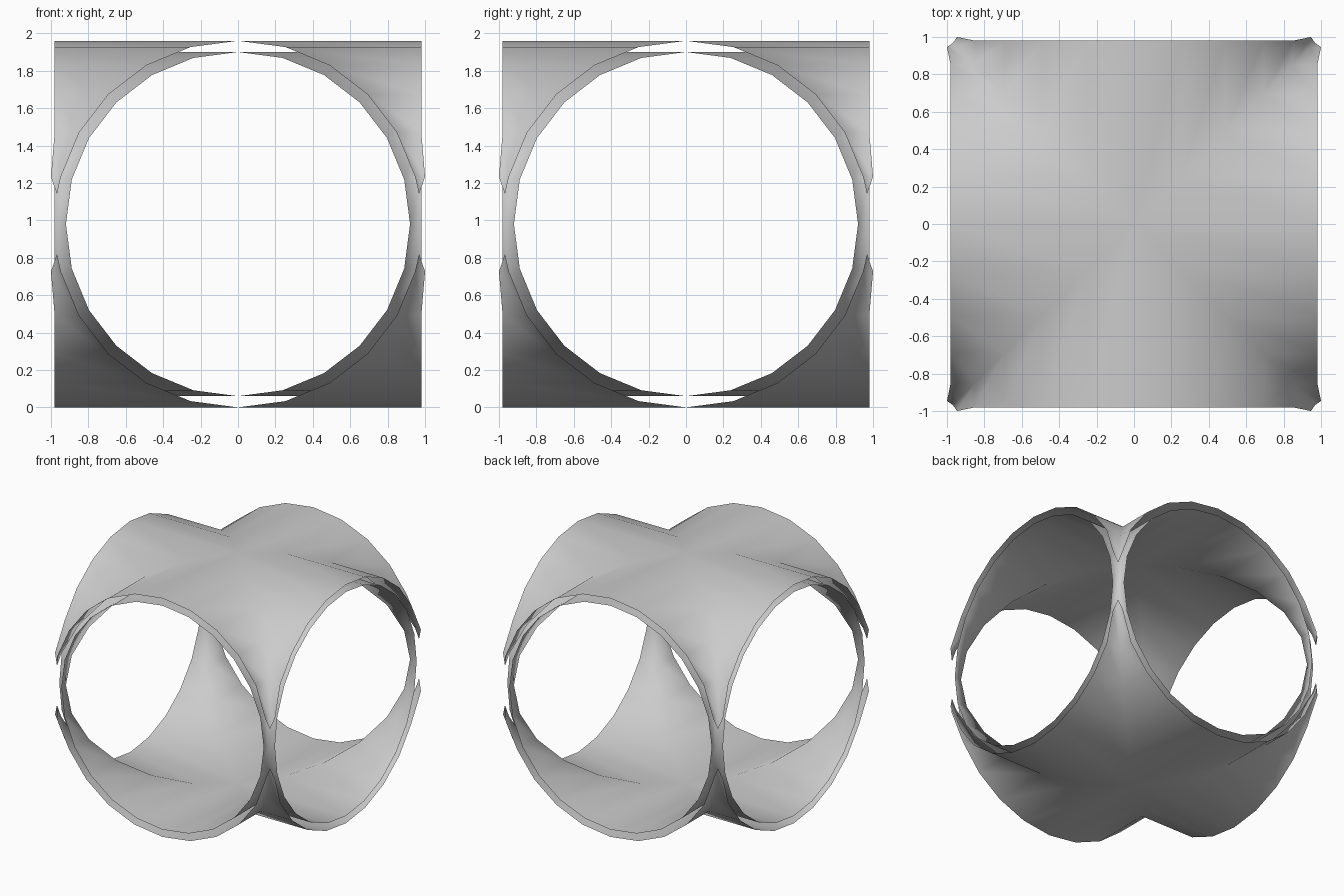
import bpy, bmesh
from math import sin, cos, pi
from mathutils import Matrix

if "Cube" in bpy.data.objects:
    bpy.data.objects.remove(bpy.data.objects["Cube"])

SIDES = 24      # facets around each tunnel
HALF = 0.98     # half length of the tunnels
MID = 0.98      # height of the tunnel axes


def section(radius, k, upper, pinched):
    """Rim point and groin point of the front tunnel at step k."""
    a = 2 * pi * k / SIDES
    x, z = radius * cos(a), radius * sin(a)
    rim = HALF
    if pinched:
        s = 1 if x > 0 else -1
        if k % (SIDES // 2) == 0:             # pointed tip above/below the column
            tip = (s * 0.968, -0.968, MID + (0.16 if upper else -0.16))
            return tip, tip
        if abs(z) < radius * 0.3:             # flared ear next to the tip
            rim = 1.0
    return (x, -rim, MID + z), (x, -abs(x), MID + z)


def crossed_tunnels(name, radius, outward):
    """Four tunnel arms meeting along diagonal groins."""
    bm = bmesh.new()
    for turn in range(4):
        rot = Matrix.Rotation(turn * pi / 2, 3, 'Z')
        for k in range(SIDES):
            upper = k < SIDES // 2
            r0, g0 = section(radius, k, upper, outward)
            r1, g1 = section(radius, k + 1, upper, outward)
            loop = []
            for p in (r0, r1, g1, g0):
                if p not in loop:
                    loop.append(p)
            if outward:
                loop.reverse()
            face = bm.faces.new([bm.verts.new(p) for p in loop])
            bmesh.ops.rotate(bm, verts=face.verts, cent=(0, 0, 0), matrix=rot)
            face.smooth = True
    bmesh.ops.remove_doubles(bm, verts=bm.verts, dist=0.0005)
    mesh = bpy.data.meshes.new(name)
    bm.to_mesh(mesh)
    bm.free()
    obj = bpy.data.objects.new(name, mesh)
    bpy.context.collection.objects.link(obj)
    return obj


# Outer skin (split at the columns) and inner skin, with open rims between
crossed_tunnels("outer_shell", 0.98, True)
crossed_tunnels("inner_shell", 0.92, False)
